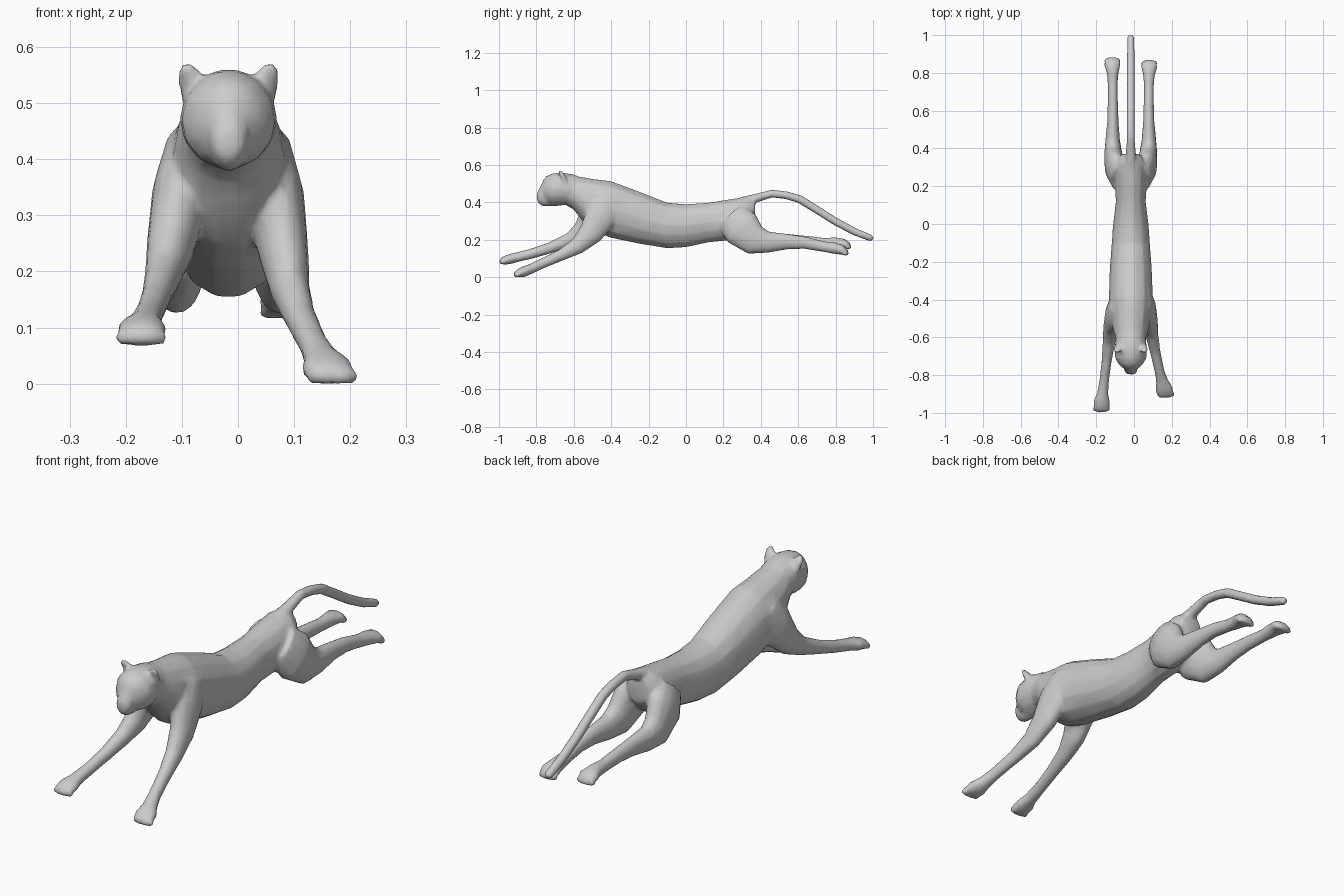
import bpy, bmesh, math
from mathutils import Vector, Matrix

MID = -0.017          # the body plane sits slightly left of centre
SIDES = 14
bm = bmesh.new()


def loft(stations, upright=False):
    """Closed tube through (x, y, z, half_width, half_height) stations."""
    pts = [Vector(s[:3]) for s in stations]
    rings = []
    for i, s in enumerate(stations):
        t = pts[min(i + 1, len(pts) - 1)] - pts[max(i - 1, 0)]
        t = Vector((0, 1, 0)) if upright else t.normalized()
        side = Vector((1, 0, 0))
        side = (side - t * side.dot(t)).normalized()
        up = side.cross(t)
        ring = []
        for k in range(SIDES):
            a = 2 * math.pi * k / SIDES
            ring.append(bm.verts.new(pts[i] + side * s[3] * math.cos(a) + up * s[4] * math.sin(a)))
        rings.append(ring)
    for a, b in zip(rings, rings[1:]):
        for k in range(SIDES):
            n = (k + 1) % SIDES
            bm.faces.new((a[k], a[n], b[n], b[k]))
    bm.faces.new(rings[0])
    bm.faces.new(rings[-1])


def profile(rows):
    """Upright loft from (y, top, bottom, half_width) rows."""
    loft([(MID, y, (t + b) / 2, w, (t - b) / 2) for y, t, b, w in rows], True)


def toes(x, y, z, spread):
    for k in (-1.5, -0.5, 0.5, 1.5):
        pull = 0.006 * (abs(k) - 0.5) * (1 if y < 0 else -1)
        bmesh.ops.create_icosphere(bm, subdivisions=2, radius=0.015,
                                   matrix=Matrix.Translation((x + k * spread, y + pull, z)))


# Torso and neck
profile([(-0.66, .555, .40, .070), (-0.60, .548, .365, .082), (-0.55, .542, .30, .097),
         (-0.50, .534, .25, .105), (-0.40, .522, .213, .117), (-0.25, .466, .182, .112),
         (-0.10, .406, .158, .101), (0.0, .398, .164, .094), (0.12, .406, .19, .079),
         (0.22, .422, .20, .086), (0.32, .437, .24, .085), (0.37, .425, .30, .05)])

# Skull, then muzzle
profile([(-0.55, .535, .42, .06), (-0.60, .556, .405, .078), (-0.66, .567, .388, .087),
         (-0.71, .563, .388, .083), (-0.745, .548, .40, .062), (-0.764, .527, .42, .04)])
profile([(-0.68, .53, .385, .05), (-0.735, .53, .383, .044), (-0.765, .52, .384, .036),
         (-0.786, .475, .397, .031), (-0.796, .458, .415, .018)])

# Ears
for s in (-1, 1):
    loft([(MID + s * .058, -.645, .515, .026, .016), (MID + s * .067, -.66, .548, .024, .014),
          (MID + s * .073, -.672, .566, .017, .010), (MID + s * .075, -.677, .575, .010, .006)])

# Front legs: left one reaches further and higher
loft([(-.085, -.42, .42, .045, .085), (-.103, -.48, .34, .051, .09), (-.120, -.55, .25, .043, .06),
      (-.132, -.62, .205, .034, .039), (-.144, -.72, .165, .027, .030), (-.157, -.82, .133, .025, .027),
      (-.166, -.90, .113, .030, .026), (-.171, -.94, .103, .044, .027), (-.172, -.975, .094, .042, .023),
      (-.172, -.99, .092, .032, .014)])
toes(-.172, -.985, .088, .021)
loft([(.050, -.40, .42, .045, .085), (.067, -.45, .34, .051, .09), (.081, -.51, .24, .045, .066),
      (.093, -.58, .172, .035, .045), (.111, -.67, .123, .028, .031), (.135, -.78, .074, .026, .027),
      (.148, -.83, .05, .032, .027), (.158, -.87, .034, .046, .029), (.166, -.90, .025, .043, .021),
      (.169, -.915, .022, .032, .012)])
toes(.168, -.908, .018, .021)

# Hind legs: mirrored, the right foot hangs lower
HIND = [(-.075, .24, .33, .05, .09), (-.100, .30, .265, .056, .106), (-.110, .37, .203, .048, .082),
        (-.113, .44, .193, .039, .057), (-.112, .54, .196, .030, .042), (-.112, .64, .195, .027, .033),
        (-.113, .74, .188, .026, .028), (-.113, .80, .188, .031, .031), (-.115, .845, .184, .044, .027),
        (-.115, .872, .174, .036, .016)]
loft(HIND)
toes(-.115, .87, .168, .019)
loft([(2 * MID - x, y - max(0, y - .6) * .05, z - max(0, y - .6) * .13, w, h) for x, y, z, w, h in HIND])
toes(2 * MID + .115, .856, .134, .019)

# Tail
loft([(MID, .30, .405, .035, .03), (MID, .38, .430, .026, .023), (MID, .46, .453, .021, .021),
      (MID, .54, .443, .021, .021), (MID, .61, .422, .021, .022), (MID, .70, .366, .021, .021),
      (MID, .80, .303, .021, .021), (MID, .90, .250, .020, .020), (MID, .985, .216, .019, .018),
      (MID, 1.0, .21, .013, .012)])

bmesh.ops.recalc_face_normals(bm, faces=bm.faces)
mesh = bpy.data.meshes.new("leaping_big_cat")
bm.to_mesh(mesh)
bm.free()
cat = bpy.data.objects.new("leaping_big_cat", mesh)
bpy.context.collection.objects.link(cat)
bpy.context.view_layer.objects.active = cat
cat.select_set(True)

# Fuse all parts into one skin, soften the joins, reduce to low-poly
m = cat.modifiers.new("fuse", 'REMESH')
m.mode = 'VOXEL'
m.voxel_size = 0.007
m = cat.modifiers.new("soften", 'SMOOTH')
m.factor = 0.5
m.iterations = 5
m = cat.modifiers.new("reduce", 'DECIMATE')
m.ratio = 0.08
for name in ("fuse", "soften", "reduce"):
    bpy.ops.object.modifier_apply(modifier=name)

# Stand on the ground and shade smooth
low = min(v.co.z for v in cat.data.vertices)
cat.data.transform(Matrix.Translation((0, 0, -low)))
bpy.ops.object.shade_smooth_by_angle(angle=math.radians(60))
